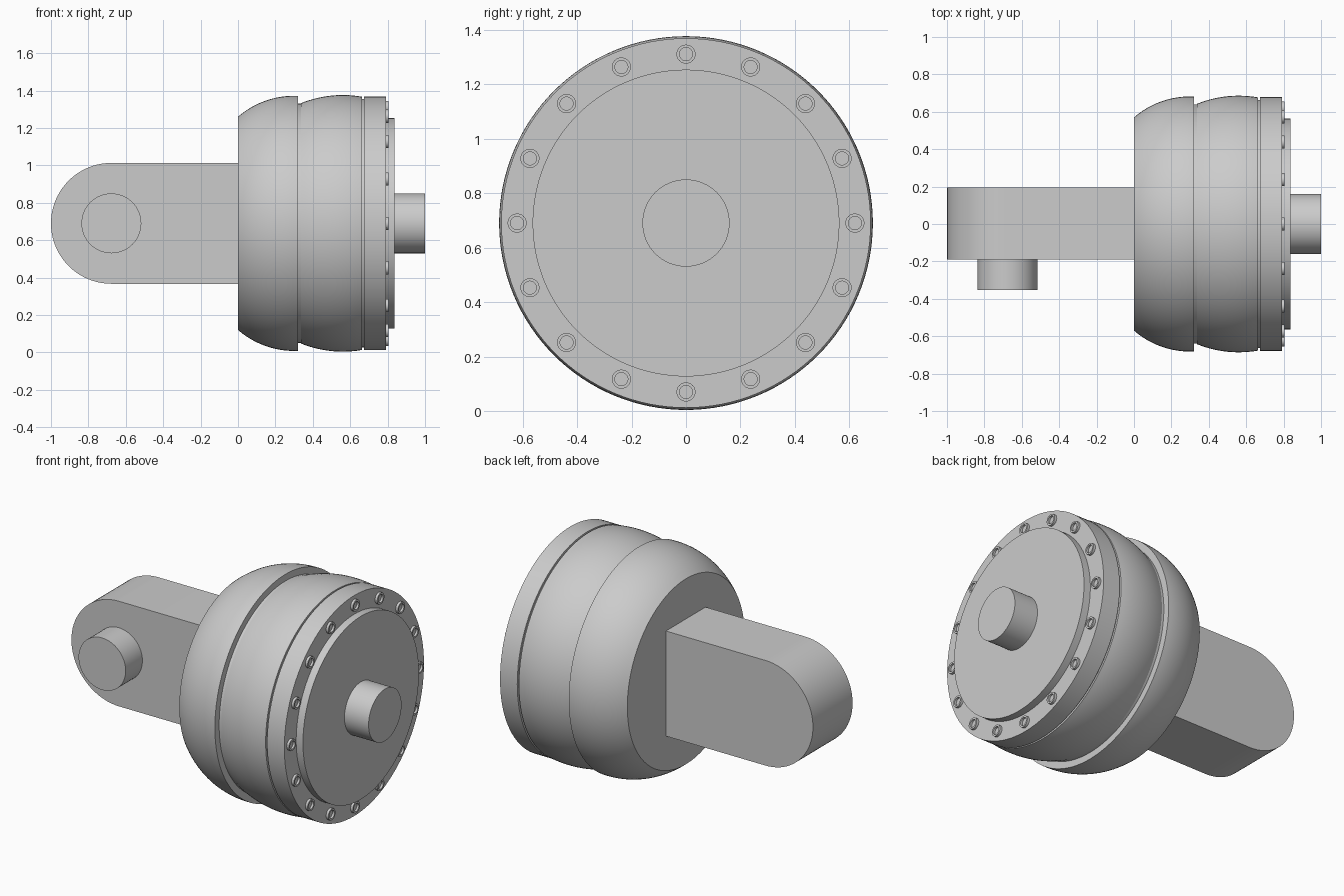
import bpy, bmesh
from math import sin, cos, pi, tau, sqrt

if "Cube" in bpy.data.objects:
    bpy.data.objects.remove(bpy.data.objects["Cube"])

AXIS_Z = 0.69


def finish(bm, name, angle=0.5):
    bmesh.ops.remove_doubles(bm, verts=bm.verts, dist=1e-5)
    bmesh.ops.recalc_face_normals(bm, faces=bm.faces)
    mesh = bpy.data.meshes.new(name)
    bm.to_mesh(mesh)
    bm.free()
    ob = bpy.data.objects.new(name, mesh)
    bpy.context.collection.objects.link(ob)
    bpy.ops.object.select_all(action='DESELECT')
    ob.select_set(True)
    bpy.context.view_layer.objects.active = ob
    bpy.ops.object.shade_smooth_by_angle(angle=angle)
    return ob


def lathe(bm, profile, place, seg):
    """Revolve (height, radius) points; place maps (h, u, v) to a position."""
    rings = [[bm.verts.new(place(h, r * cos(tau * i / seg), r * sin(tau * i / seg)))
              for i in range(seg)] for h, r in profile]
    for a, b in zip(rings, rings[1:]):
        for i in range(seg):
            j = (i + 1) % seg
            bm.faces.new((a[i], a[j], b[j], b[i]))
    bm.faces.new(rings[0])
    bm.faces.new(rings[-1])


def along_x(h, u, v):
    return (h, u, AXIS_Z + v)


def turned(name, profile, place=along_x, seg=128):
    bm = bmesh.new()
    lathe(bm, profile, place, seg)
    return finish(bm, name)


def bulge(x0, x1, peak_x, peak_r, R, n=14):
    """Circular-arc profile that crests at (peak_x, peak_r)."""
    xs = [x0 + (x1 - x0) * i / n for i in range(n + 1)]
    return [(x, peak_r - R + sqrt(R * R - (x - peak_x) ** 2)) for x in xs]


# Bulged housing shells, joined by recessed grooves
turned("rear_housing", bulge(0, 0.32, 0.30, 0.682, 0.458))
turned("housing_groove", [(0.32, 0.64), (0.338, 0.64)])
turned("front_housing", bulge(0.336, 0.662, 0.56, 0.686, 0.594))
turned("flange_groove", [(0.662, 0.664), (0.673, 0.664)])

# Bolted flange, cover disc and output shaft
turned("flange", [(0.673, 0.678), (0.79, 0.678)])
turned("cover_disc", [(0.79, 0.563), (0.836, 0.563)])
turned("output_shaft", [(0.836, 0.16), (1.0, 0.16)], seg=64)

# Ring of socket-head bolts
bm = bmesh.new()
for k in range(16):
    cy, cz = 0.62 * cos(tau * k / 16), 0.62 * sin(tau * k / 16)
    lathe(bm, [(0.79, 0.035), (0.805, 0.035), (0.805, 0.024), (0.792, 0.024)],
          lambda h, u, v: (h, cy + u, AXIS_Z + cz + v), 24)
finish(bm, "flange_bolts")

# Arm with a rounded end
ARM_X, ARM_R = -0.677, 0.323
outline = [(0, -ARM_R)] + [(ARM_X - ARM_R * sin(pi * i / 40), -ARM_R * cos(pi * i / 40))
                           for i in range(41)] + [(0, ARM_R)]
bm = bmesh.new()
face = bm.faces.new([bm.verts.new((x, -0.19, AXIS_Z + z)) for x, z in outline])
side = bmesh.ops.extrude_face_region(bm, geom=[face], use_keep_orig=True)["geom"]
bmesh.ops.translate(bm, vec=(0, 0.385, 0),
                    verts=[v for v in side if isinstance(v, bmesh.types.BMVert)])
finish(bm, "arm")

# Pivot pin on the front of the arm
turned("pivot_pin", [(-0.19, 0.16), (-0.353, 0.16)],
       lambda h, u, v: (ARM_X + u, h, AXIS_Z + v), 64)
